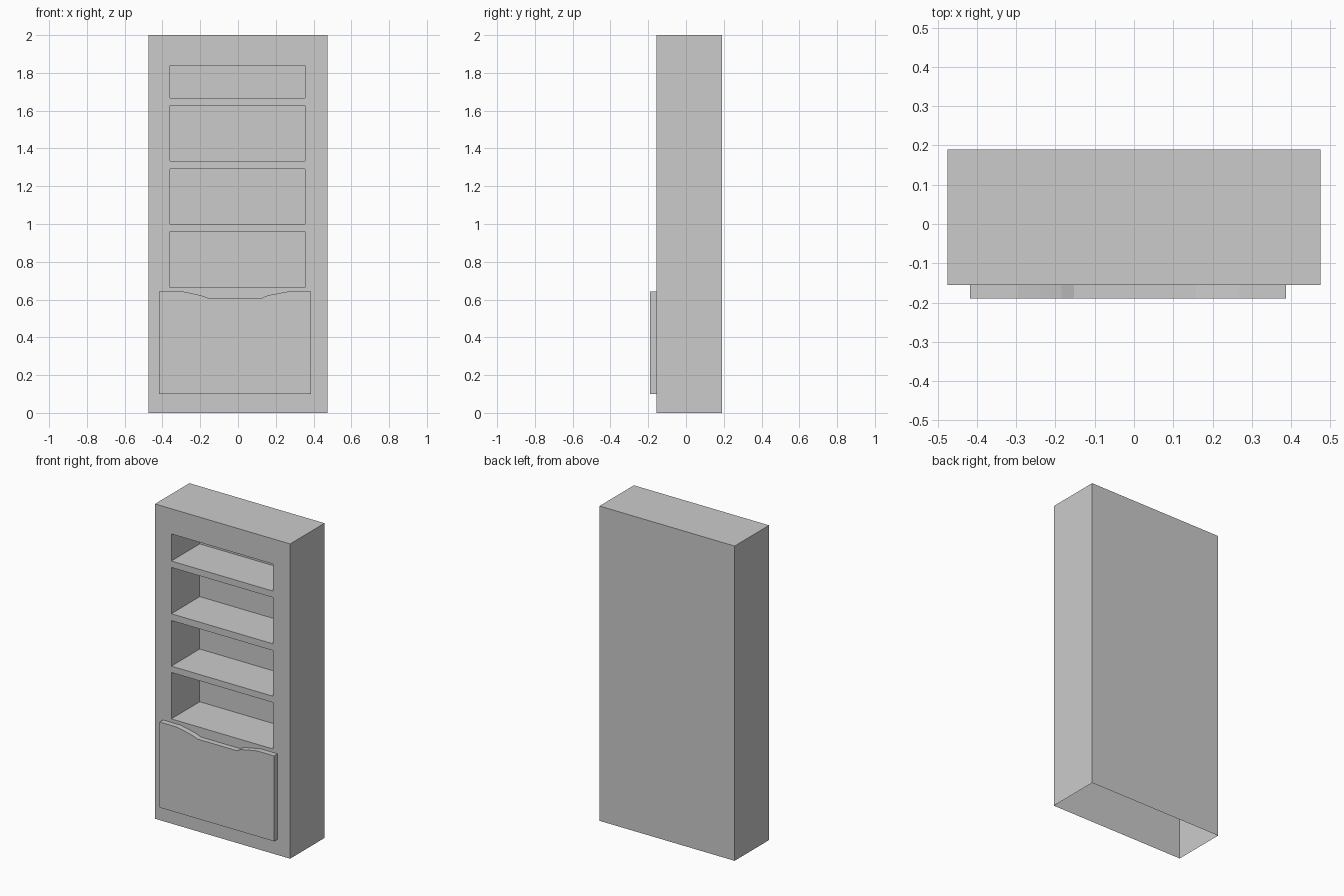
import bpy, bmesh

if "Cube" in bpy.data.objects:
    bpy.data.objects.remove(bpy.data.objects["Cube"])

W, YF, YB, H = 0.475, -0.155, 0.19, 2.0   # cabinet half width, front, back, height
NICHE_BACK = 0.13
XS = [-W, -0.36, 0.355, W]
NICHES = [(0.665, 0.96), (1.0, 1.29), (1.333, 1.627), (1.668, 1.84)]


def finish(name, bm):
    mesh = bpy.data.meshes.new(name)
    bm.to_mesh(mesh)
    bm.free()
    ob = bpy.data.objects.new(name, mesh)
    bpy.context.collection.objects.link(ob)
    return ob


def quad(bm, *pts):
    return bm.faces.new([bm.verts.new(p) for p in pts])


# Cabinet: thin shell, open underneath, with niches pushed in from the front
bm = bmesh.new()
quad(bm, (-W, YB, 0), (-W, YB, H), (W, YB, H), (W, YB, 0))        # back
quad(bm, (-W, YF, H), (W, YF, H), (W, YB, H), (-W, YB, H))        # top
quad(bm, (-W, YB, 0), (-W, YF, 0), (-W, YF, H), (-W, YB, H))      # left side
quad(bm, (W, YF, 0), (W, YB, 0), (W, YB, H), (W, YF, H))          # right side

x0, x1 = XS[1], XS[2]
quad(bm, (-W, YF, 0), (x0, YF, 0), (x0, YF, H), (-W, YF, H))      # front stiles
quad(bm, (x1, YF, 0), (W, YF, 0), (W, YF, H), (x1, YF, H))

# Front rails between the niches
edges = [0] + [z for n in NICHES for z in n] + [H]
for a, b in zip(edges[::2], edges[1::2]):
    quad(bm, (x0, YF, a), (x1, YF, a), (x1, YF, b), (x0, YF, b))

# Niche walls, shelf boards and backs
for a, b in NICHES:
    n = NICHE_BACK
    quad(bm, (x0, n, a), (x1, n, a), (x1, n, b), (x0, n, b))
    quad(bm, (x0, YF, a), (x1, YF, a), (x1, n, a), (x0, n, a))
    quad(bm, (x0, YF, b), (x0, n, b), (x1, n, b), (x1, YF, b))
    quad(bm, (x0, YF, a), (x0, n, a), (x0, n, b), (x0, YF, b))
    quad(bm, (x1, YF, a), (x1, YF, b), (x1, n, b), (x1, n, a))
bmesh.ops.remove_doubles(bm, verts=bm.verts, dist=1e-5)
finish("cabinet", bm)

# Door: outline with a scooped hand grip in the top edge, extruded forward
outline = [(-0.418, 0.1), (0.387, 0.1), (0.387, 0.643), (0.269, 0.643),
           (0.215, 0.633), (0.158, 0.622), (0.121, 0.606), (-0.153, 0.606),
           (-0.185, 0.619), (-0.24, 0.632), (-0.295, 0.643), (-0.418, 0.643)]
bm = bmesh.new()
face = bm.faces.new([bm.verts.new((x, YF - 0.0005, z)) for x, z in outline])
res = bmesh.ops.extrude_face_region(bm, geom=[face], use_keep_orig=True)
for v in res["geom"]:
    if isinstance(v, bmesh.types.BMVert):
        v.co.y = -0.19
bmesh.ops.recalc_face_normals(bm, faces=bm.faces)
finish("door", bm)
